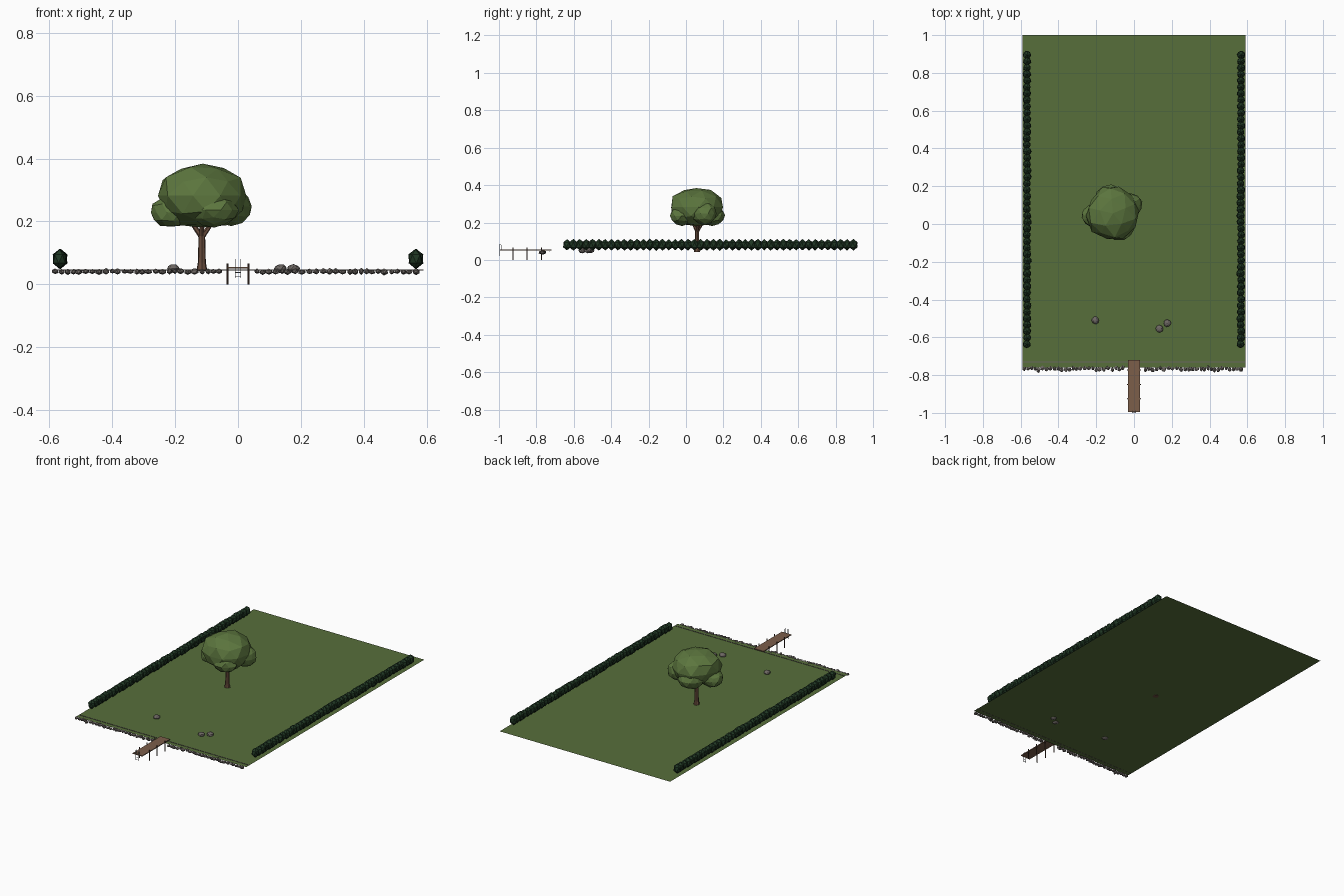
import bpy, bmesh, math, random
from mathutils import Vector, Matrix

if "Cube" in bpy.data.objects:
    bpy.data.objects.remove(bpy.data.objects["Cube"])

random.seed(7)
GROUND = 0.045


def mat(name, r, g, b):
    m = bpy.data.materials.new(name)
    lin = [((c / 255 + 0.055) / 1.055) ** 2.4 for c in (r, g, b)]
    m.diffuse_color = (*lin, 1)
    m.use_nodes = True
    m.node_tree.nodes["Principled BSDF"].inputs["Base Color"].default_value = m.diffuse_color
    return m


GRASS = mat("grass green", 87, 111, 59)
LEAF = mat("leaf green", 92, 118, 62)
HEDGE = mat("hedge green", 32, 56, 36)
BARK = mat("bark brown", 104, 76, 60)
PLANK = mat("plank brown", 124, 94, 74)
POST = mat("post brown", 74, 56, 46)
STONE = mat("stone grey", 108, 102, 98)
METAL = mat("metal grey", 150, 152, 155)


def finish(bm, name, material):
    me = bpy.data.meshes.new(name)
    bm.to_mesh(me)
    bm.free()
    me.materials.append(material)
    ob = bpy.data.objects.new(name, me)
    bpy.context.collection.objects.link(ob)
    return ob


def blob(bm, centre, size, subdiv=1, jitter=0.0, spin=0.0):
    """Faceted ball, stretched to size, with jittered corners."""
    vs = bmesh.ops.create_icosphere(bm, subdivisions=subdiv, radius=1)["verts"]
    rot = Matrix.Rotation(spin, 3, "Z")
    for v in vs:
        p = rot @ v.co * (1 + random.uniform(-jitter, jitter))
        v.co = Vector(centre) + Vector(p[i] * size[i] for i in range(3))


def box(bm, lo, hi):
    lo, hi = Vector(lo), Vector(hi)
    m = Matrix.Translation((lo + hi) / 2) @ Matrix.Diagonal((*(hi - lo), 1))
    bmesh.ops.create_cube(bm, size=1, matrix=m)


def limb(bm, a, b, ra, rb, sides=7):
    """Tapered cylinder from a to b."""
    a, b = Vector(a), Vector(b)
    d = b - a
    m = Matrix.Translation((a + b) / 2) @ d.to_track_quat("Z", "Y").to_matrix().to_4x4()
    bmesh.ops.create_cone(bm, cap_ends=True, segments=sides, radius1=ra, radius2=rb,
                          depth=d.length, matrix=m)


# lawn: one thin sheet
bm = bmesh.new()
bm.faces.new([bm.verts.new((x, y, GROUND)) for x, y in
              ((-0.59, -0.76), (0.59, -0.76), (0.59, 1.0), (-0.59, 1.0))])
finish(bm, "lawn", GRASS)

# narrow stone edging near the shore
bm = bmesh.new()
box(bm, (-0.59, -0.732, GROUND - 0.001), (0.59, -0.729, GROUND + 0.002))
finish(bm, "lawn_edging", STONE)

# hedges: a row of faceted bushes down each side
for name, x in (("left_hedge", -0.566), ("right_hedge", 0.566)):
    bm = bmesh.new()
    n = 46
    for i in range(n):
        y = -0.636 + i * (0.895 + 0.636) / (n - 1)
        s = random.uniform(0.93, 1.04)
        blob(bm, (x + random.uniform(-0.002, 0.002), y, 0.081),
             (0.024 * s, 0.024 * s, 0.031 * s), 1, 0.02, random.uniform(0, 6))
    finish(bm, name, HEDGE)

# shoreline stones, leaving a gap for the jetty
bm = bmesh.new()
x = -0.582
while x < 0.575:
    w = random.uniform(0.009, 0.014)
    if not -0.06 < x < 0.042:
        blob(bm, (x, -0.767 + random.uniform(-0.006, 0.006), 0.040 + random.uniform(-0.001, 0.002)),
             (w, random.uniform(0.011, 0.016), random.uniform(0.008, 0.011)), 1, 0.12,
             random.uniform(0, 6))
    x += w * 1.8
finish(bm, "shore_stones", STONE)

# loose boulders on the lawn
bm = bmesh.new()
for bx, by in ((-0.205, -0.51), (0.135, -0.555), (0.176, -0.525)):
    blob(bm, (bx, by, 0.050), (0.020, 0.020, 0.014), 2, 0.07, bx * 20)
finish(bm, "boulders", STONE)

# tree trunk with flared foot and forked branches
T = Vector((-0.115, 0.06, 0))
bm = bmesh.new()
limb(bm, T + Vector((0, 0, GROUND - 0.002)), T + Vector((0, 0, 0.07)), 0.018, 0.013)
limb(bm, T + Vector((0, 0, 0.07)), T + Vector((0, 0, 0.165)), 0.013, 0.0105)
for dx, dy, dz in ((-0.045, 0.0, 0.215), (0.045, 0.01, 0.215), (0.0, -0.035, 0.22), (0.0, 0.04, 0.22)):
    limb(bm, T + Vector((0, 0, 0.15)), T + Vector((dx, dy, dz)), 0.009, 0.006, 6)
finish(bm, "tree_trunk", BARK)

# tree crown: one big faceted mass with smaller lobes
bm = bmesh.new()
blob(bm, (-0.112, 0.056, 0.282), (0.142, 0.143, 0.106), 2, 0.06, 0.4)
for c, s in (((-0.215, 0.045, 0.228), (0.064, 0.062, 0.050)),
             ((-0.022, 0.100, 0.248), (0.068, 0.066, 0.062)),
             ((-0.075, -0.020, 0.236), (0.075, 0.066, 0.054)),
             ((-0.130, 0.140, 0.240), (0.075, 0.066, 0.062))):
    blob(bm, c, s, 2, 0.07, c[0] * 30)
for v in bm.verts:
    v.co.z = max(v.co.z, 0.176 + 0.008 * math.sin(v.co.x * 50))
finish(bm, "tree_crown", LEAF)

# jetty deck and posts
bm = bmesh.new()
box(bm, (-0.033, -0.994, 0.051), (0.033, -0.72, 0.056))
finish(bm, "jetty_deck", PLANK)
bm = bmesh.new()
for y in (-0.925, -0.85, -0.772):
    for side in (-1, 1):
        limb(bm, (0.034 * side, y, 0), (0.034 * side, y, 0.066), 0.0032, 0.0032, 8)
finish(bm, "jetty_posts", POST)

# swimming ladder with hooked rails at the jetty end
bm = bmesh.new()
for x in (-0.009, 0.009):
    limb(bm, (x, -0.9985, 0.02), (x, -0.9985, 0.08), 0.0013, 0.0013, 6)
    limb(bm, (x, -0.9985, 0.08), (x, -0.988, 0.08), 0.0013, 0.0013, 6)
    limb(bm, (x, -0.988, 0.08), (x, -0.988, 0.055), 0.0013, 0.0013, 6)
for z in (0.026, 0.038):
    limb(bm, (-0.009, -0.9985, z), (0.009, -0.9985, z), 0.0011, 0.0011, 6)
finish(bm, "ladder", METAL)
